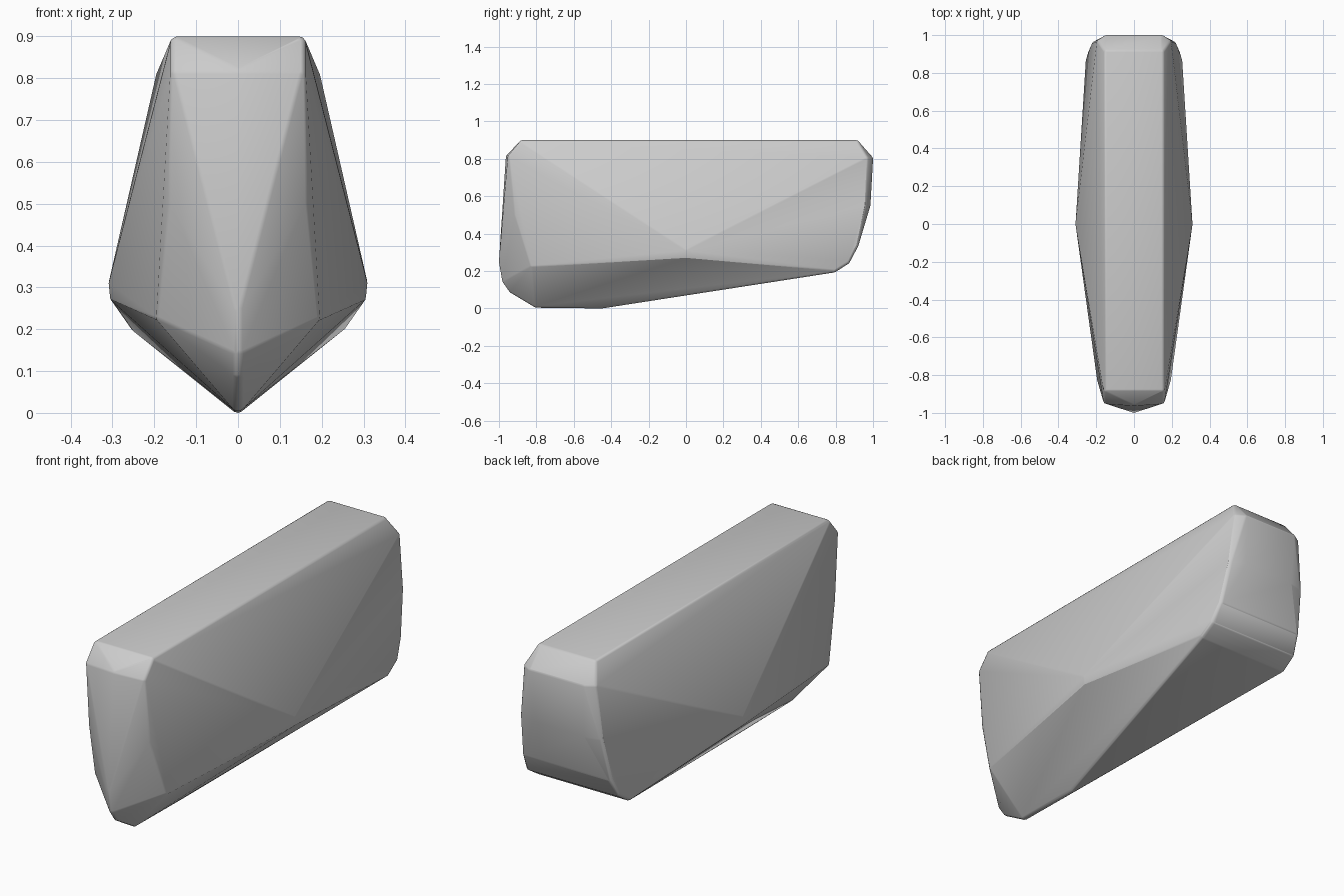
import bpy, bmesh, math
from mathutils import Vector

cube = bpy.data.objects.get("Cube")
if cube:
    bpy.data.objects.remove(cube, do_unlink=True)

grey = bpy.data.materials.new("plain grey")
grey.use_nodes = True
colour = (0.6, 0.6, 0.6, 1)
grey.diffuse_color = colour
grey.node_tree.nodes["Principled BSDF"].inputs["Base Color"].default_value = colour

R = 0.018  # edge rounding radius

# Corners of one half, to be mirrored across the centre plane
top = [(0.145, -0.875, 0.882), (0.145, 0.91, 0.882)]
front = [(0.145, -0.935, 0.81), (0.15, -0.905, 0.5), (0.178, -0.82, 0.23)]
stem = [(0, -0.945, 0.81), (0, -0.982, 0.25), (0, -0.965, 0.15),
        (0, -0.93, 0.1), (0, -0.8, 0.022), (0, -0.45, 0.018)]
waist = [(0.292, 0, 0.31), (0.289, 0, 0.28)]
back = [(0.145, 0.982, 0.8), (0.18, 0.96, 0.8), (0.205, 0.95, 0.55),
        (0.14, 0.968, 0.55), (0.225, 0.905, 0.34), (0.238, 0.86, 0.255),
        (0.24, 0.79, 0.21)]


def rounded_hull(name, points):
    """Convex block whose corners are small spheres."""
    bm = bmesh.new()
    for p in points:
        for side in ((1, -1) if p[0] else (1,)):
            ball = bmesh.ops.create_icosphere(bm, subdivisions=2, radius=R)
            bmesh.ops.translate(bm, verts=ball["verts"],
                                vec=Vector((p[0] * side, p[1], p[2])))
    bmesh.ops.delete(bm, geom=bm.faces[:], context="FACES_ONLY")
    bmesh.ops.delete(bm, geom=bm.edges[:], context="EDGES_FACES") if not bm.verts else None
    cloud = [v.co.copy() for v in bm.verts]
    bm.clear()
    for co in cloud:
        bm.verts.new(co)
    bmesh.ops.convex_hull(bm, input=bm.verts[:])
    bmesh.ops.delete(bm, geom=[v for v in bm.verts if not v.link_faces], context="VERTS")
    bmesh.ops.recalc_face_normals(bm, faces=bm.faces[:])
    mesh = bpy.data.meshes.new(name)
    bm.to_mesh(mesh)
    bm.free()
    obj = bpy.data.objects.new(name, mesh)
    bpy.context.collection.objects.link(obj)
    mesh.materials.append(grey)
    return obj


body = rounded_hull("faceted_block", top + front + stem + waist + back)
bpy.ops.object.select_all(action="DESELECT")
body.select_set(True)
bpy.context.view_layer.objects.active = body
bpy.ops.object.shade_smooth_by_angle(angle=math.radians(25))
